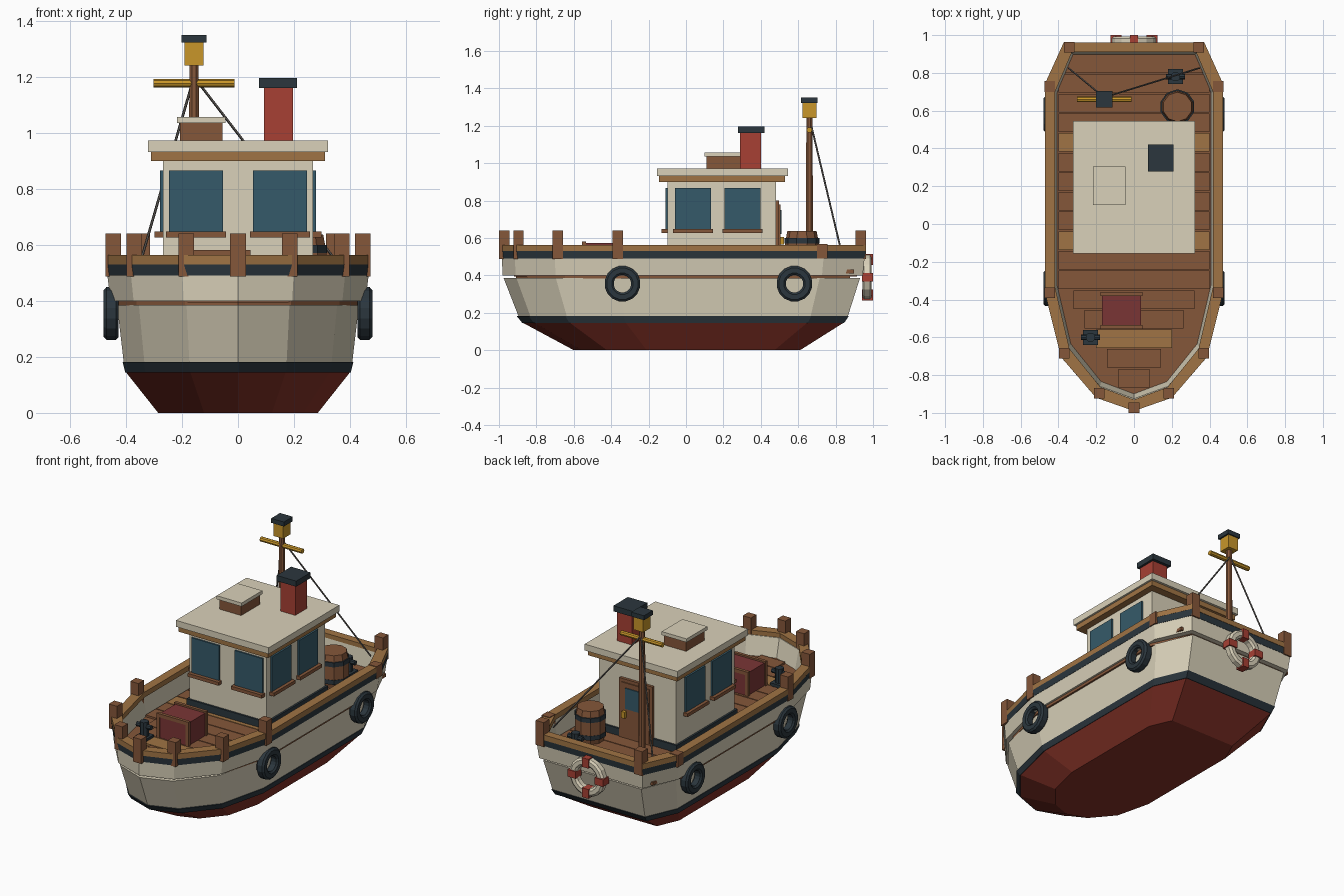
import bpy, bmesh, math
from mathutils import Vector, Matrix

if "Cube" in bpy.data.objects:
    bpy.data.objects.remove(bpy.data.objects["Cube"])

COL = dict(cream=(.70, .64, .49), wood=(.235, .095, .042), tan=(.35, .174, .058),
           dark=(.024, .037, .047), red=(.39, .051, .034), keel=(.25, .034, .022),
           glass=(.036, .102, .144), gold=(.58, .305, .023), crate=(.195, .036, .036),
           rope=(.12, .11, .10))
MATS = {}
for k, c in COL.items():
    MATS[k] = bpy.data.materials.new(k)
    MATS[k].diffuse_color = (*c, 1)


def finish(name, bm, col):
    bmesh.ops.recalc_face_normals(bm, faces=bm.faces[:])
    me = bpy.data.meshes.new(name)
    bm.to_mesh(me)
    bm.free()
    ob = bpy.data.objects.new(name, me)
    me.materials.append(MATS[col])
    bpy.context.collection.objects.link(ob)
    return ob


def box(name, x, y, z, col):
    """Box from (min, max) ranges."""
    bm = bmesh.new()
    r = bmesh.ops.create_cube(bm, size=1)
    for v in r['verts']:
        v.co = [a + (b - a) * (c + .5) for c, (a, b) in zip(v.co, (x, y, z))]
    return finish(name, bm, col)


def loft(name, rings, col, closed=False):
    """Skin a list of point rings; cap the ends or join last to first."""
    bm = bmesh.new()
    vs = [[bm.verts.new(p) for p in r] for r in rings]
    n = len(vs[0])
    pairs = list(zip(vs, vs[1:])) + ([(vs[-1], vs[0])] if closed else [])
    for a, b in pairs:
        for i in range(n):
            j = (i + 1) % n
            bm.faces.new((a[i], a[j], b[j], b[i]))
    if not closed:
        bm.faces.new(vs[0])
        bm.faces.new(vs[-1])
    return finish(name, bm, col)


def lathe(name, prof, n, col, loc, axis='Z', closed=False):
    """Turn (radius, height) pairs around an axis."""
    rot = {'Z': Matrix(), 'X': Matrix.Rotation(math.pi / 2, 4, 'Y'),
           'Y': Matrix.Rotation(-math.pi / 2, 4, 'X')}[axis]
    m = Matrix.Translation(loc) @ rot
    ang = [(i + .5) * 2 * math.pi / n for i in range(n)]
    rings = [[m @ Vector((r * math.cos(a), r * math.sin(a), h)) for a in ang] for r, h in prof]
    return loft(name, rings, col, closed)


def rod(name, a, b, r, n, col):
    a, b = Vector(a), Vector(b)
    q = (b - a).to_track_quat('Z', 'Y')
    off = [q @ Vector((r * math.cos(i * 2 * math.pi / n), r * math.sin(i * 2 * math.pi / n), 0))
           for i in range(n)]
    return loft(name, [[p + o for o in off] for p in (a, b)], col)


# Deck plan of the boat (right half, bow to stern), remapped for every level
PLAN = [(0, -.985), (.2, -.915), (.385, -.70), (.47, -.36), (.47, .74), (.37, .96)]


def ring(hw, y0, y1, z):
    pts = [(x * hw / .47, y0 + (y + .985) / 1.945 * (y1 - y0), z) for x, y in PLAN]
    return pts + [(-x, y, z) for x, y, z in reversed(pts[1:])]


# Hull
loft('hull_bottom', [ring(.285, -.60, .61, 0), ring(.40, -.87, .84, .145)], 'keel')
loft('waterline_band', [ring(.403, -.875, .845, .145), ring(.412, -.905, .87, .182)], 'dark')
loft('hull_side', [ring(.408, -.895, .865, .18), ring(.432, -.975, .93, .385)], 'cream')
loft('hull_trim', [ring(.443, -.91, .878, .383), ring(.443, -.91, .878, .405)], 'wood')
loft('bulwark', [ring(.455, -.98, .945, .40), ring(.467, -.985, .955, .495),
                 ring(.467, -.985, .955, .535), ring(.425, -.925, .91, .535),
                 ring(.405, -.895, .895, .40)], 'cream', True)
loft('bulwark_band', [ring(.468, -.986, .956, .49), ring(.472, -.99, .96, .53),
                      ring(.43, -.95, .92, .53), ring(.43, -.95, .92, .49)], 'dark', True)
loft('cap_rail', [ring(.472, -.99, .962, .53), ring(.472, -.99, .962, .563),
                  ring(.417, -.93, .91, .563), ring(.417, -.93, .91, .53)], 'tan', True)
loft('deck', [ring(.425, -.92, .915, .395), ring(.42, -.915, .91, .418)], 'wood')

# Deck planks, shorter towards the bow
for i in range(17):
    y = -.865 + i * .104
    hw = .40 if y > -.40 else .40 - .35 * (1 - (y + .865) / .52) * .85 - .02
    box('deck_plank', (-hw, hw), (y, y + .098), (.41, .43), 'tan' if i % 5 == 2 else 'wood')

# Rail posts and low rail joints
for x, y in [(0, -.9725), (.185, -.895), (.37, -.685), (.445, -.365), (.342, .935)]:
    for s in ((1, -1) if x else (1,)):
        box('rail_post', (s * x - .028, s * x + .028), (y - .0275, y + .0275), (.487, .64), 'wood')
for s in (1, -1):
    box('rail_joint', (s * .445 - .028, s * .445 + .028), (.70, .757), (.49, .567), 'wood')

# Cabin
box('cabin', (-.268, .268), (-.10, .48), (.42, .91), 'cream')
box('cabin_base', (-.28, .28), (-.112, .492), (.42, .475), 'dark')
box('roof_trim', (-.31, .31), (-.145, .53), (.90, .935), 'tan')
box('roof', (-.322, .322), (-.155, .545), (.932, .972), 'cream')
for s in (1, -1):
    c = s * .15
    box('front_window', (c - .096, c + .096), (-.11, -.09), (.64, .866), 'glass')
    box('front_sill', (c - .107, c + .107), (-.132, -.09), (.627, .648), 'wood')
    for yc in (.037, .302):
        xs = sorted((s * .255, s * .278))
        box('side_window', xs, (yc - .096, yc + .096), (.64, .866), 'glass')
        box('side_sill', sorted((s * .255, s * .298)), (yc - .107, yc + .107), (.627, .648), 'wood')

# Back door
box('door_frame', (-.115, .115), (.475, .498), (.43, .80), 'wood')
box('door', (-.095, .095), (.475, .504), (.44, .78), 'wood')
box('door_window', (-.065, .065), (.49, .51), (.62, .75), 'glass')
box('door_handle', (.06, .083), (.49, .524), (.565, .605), 'gold')

# Roof hatch and funnel
box('hatch', (-.207, -.055), (.11, .295), (.965, 1.037), 'wood')
box('hatch_lid', (-.218, -.045), (.10, .305), (1.035, 1.057), 'cream')
box('funnel', (.092, .196), (.288, .402), (.965, 1.165), 'red')
box('funnel_cap', (.075, .21), (.277, .42), (1.16, 1.195), 'dark')

# Mast, yard, lantern and stays
M = (-.157, .66)
lathe('mast', [(.021, .42), (.018, 1.245)], 8, 'wood', (*M, 0))
rod('yard', (-.302, .66, 1.177), (-.012, .66, 1.177), .015, 8, 'gold')
box('lantern', (M[0] - .034, M[0] + .034), (.623, .697), (1.24, 1.325), 'gold')
box('lantern_cap', (M[0] - .044, M[0] + .044), (.616, .704), (1.322, 1.35), 'dark')
for s in (1, -1):
    rod('stay', (M[0], .67, 1.20), (s * .345, .825, .55), .005, 5, 'rope')

# Barrel with two hoops
B = (.23, .62, 0)
lathe('barrel', [(.078, .425), (.091, .49), (.091, .57), (.078, .637)], 10, 'wood', B)
for z in (.475, .585):
    lathe('barrel_hoop', [(.093, z - .014), (.093, z + .014)], 10, 'dark', B)

# Cargo crate with wooden battens
box('crate', (-.17, .038), (-.55, -.365), (.425, .572), 'crate')
for y in (-.545, -.37):
    box('crate_batten', (-.178, .044), (y - .01, y + .01), (.56, .582), 'wood')
    for x in (-.168, .034):
        box('crate_corner', (x - .01, x + .01), (y - .01, y + .01), (.425, .565), 'wood')

# Mooring cleats
for x, y in ((-.23, -.60), (.22, .78)):
    box('cleat_base', (x - .04, x + .04), (y - .04, y + .04), (.42, .445), 'dark')
    lathe('cleat_post', [(.026, .43), (.026, .535)], 8, 'dark', (x, y, 0))
    rod('cleat_bar', (x - .05, y, .505), (x + .05, y, .505), .015, 8, 'dark')

# Tyre fenders
TYRE = [(.047, -.018), (.047, .018), (.058, .027), (.085, .027),
        (.096, .017), (.096, -.017), (.085, -.027), (.058, -.027)]
for s in (1, -1):
    for y in (-.34, .58):
        lathe('tyre_fender', TYRE, 16, 'dark', (s * .453, y, .355), 'X', True)

# Life ring on the transom
RING = [(.07, -.015), (.07, .015), (.083, .025), (.107, .025),
        (.12, .015), (.12, -.015), (.107, -.025), (.083, -.025)]
lathe('life_ring', RING, 16, 'cream', (0, .968, .39), 'Y', True)
for i in range(4):
    dx, dz = round(math.cos(i * math.pi / 2)), round(math.sin(i * math.pi / 2))
    x, z = dx * .095, .39 + dz * .095
    wx, wz = (.029, .022) if dx else (.022, .029)
    box('ring_band', (x - wx, x + wx), (.94, 1.0), (z - wz, z + wz), 'red')

for m in bpy.data.materials:
    if m.users and not m.is_grease_pencil:
        m.use_nodes = True
        m.node_tree.nodes["Principled BSDF"].inputs["Base Color"].default_value = m.diffuse_color
